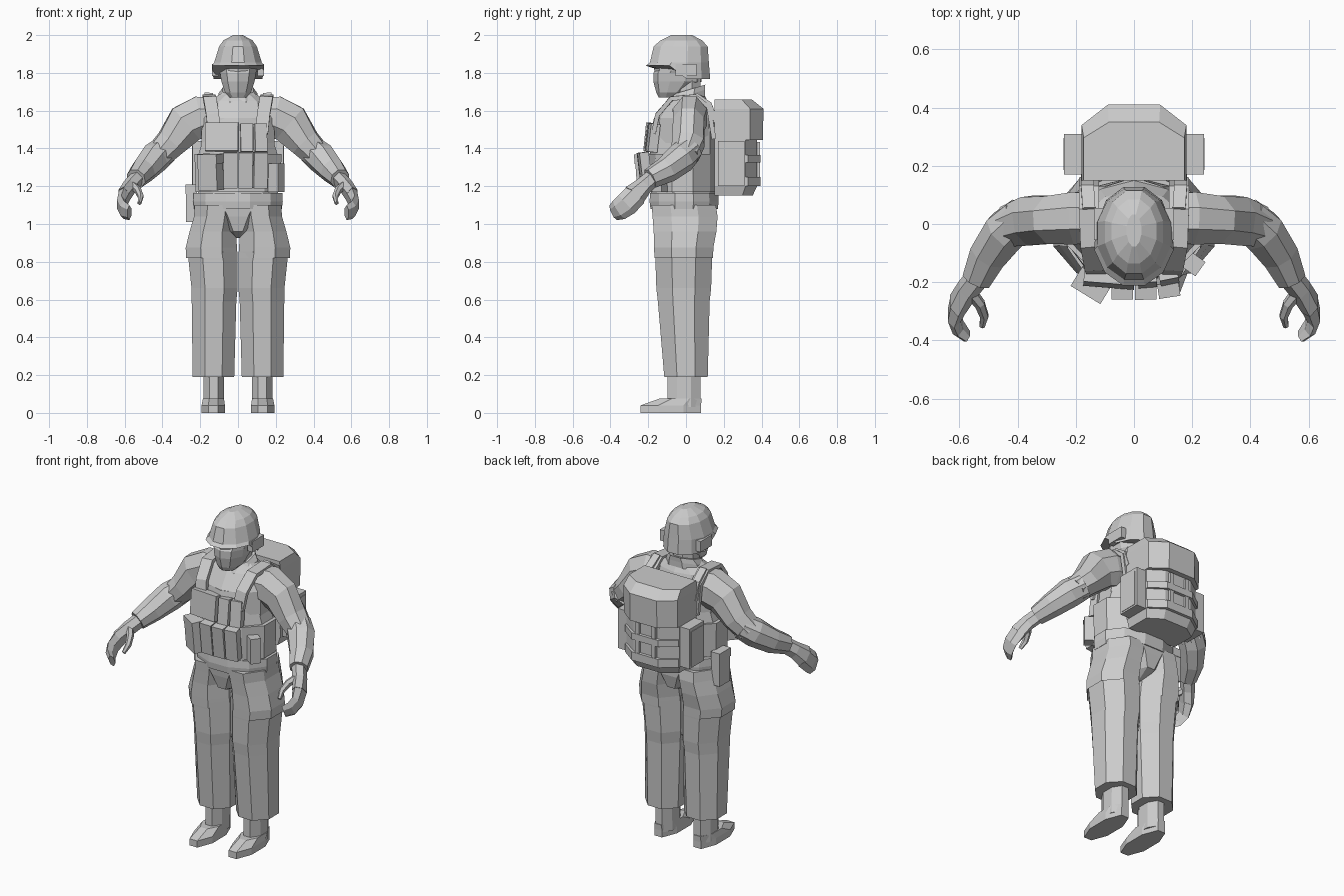
import bpy, bmesh, math
from mathutils import Vector, Matrix

grey = bpy.data.materials.new("plain_grey")
grey.diffuse_color = (0.6, 0.6, 0.6, 1)


def finish(name, bm):
    bmesh.ops.recalc_face_normals(bm, faces=bm.faces)
    me = bpy.data.meshes.new(name)
    bm.to_mesh(me)
    bm.free()
    me.materials.append(grey)
    ob = bpy.data.objects.new(name, me)
    bpy.context.collection.objects.link(ob)
    return ob


def skin(name, rings):
    """Join equal rings of points into a closed flat-faced body."""
    bm = bmesh.new()
    vs = [[bm.verts.new(p) for p in r] for r in rings]
    n = len(vs[0])
    for a, b in zip(vs, vs[1:]):
        for i in range(n):
            j = (i + 1) % n
            bm.faces.new((a[i], a[j], b[j], b[i]))
    bm.faces.new(vs[0])
    bm.faces.new(vs[-1])
    return finish(name, bm)


def circle(n):
    k = 1 / math.cos(math.pi / n)
    return [(k * math.cos((i + .5) * 2 * math.pi / n), k * math.sin((i + .5) * 2 * math.pi / n)) for i in range(n)]


def loft(name, rings, n=8, slope=0.0):
    """Level rings (x, y, z, half width, half depth); slope tilts them along y."""
    return skin(name, [[Vector((x + a * c, y + b * s, z + slope * b * s)) for c, s in circle(n)]
                       for x, y, z, a, b in rings])


def tube(name, pts, ref, n=6):
    """Swept rings (x, y, z, half size along ref, half size across it)."""
    ref, ps, rings = Vector(ref), [Vector(p[:3]) for p in pts], []
    for i, p in enumerate(ps):
        t = (ps[min(i + 1, len(ps) - 1)] - ps[max(i - 1, 0)]).normalized()
        u = (ref - t * ref.dot(t)).normalized()
        v = t.cross(u)
        rings.append([p + u * pts[i][3] * c + v * pts[i][4] * s for c, s in circle(n)])
    return skin(name, rings)


def box(name, c, size, turn=0.0, tilt=0.0):
    bm = bmesh.new()
    m = Matrix.Translation(c) @ Matrix.Rotation(turn, 4, 'Z') @ Matrix.Rotation(tilt, 4, 'X')
    bmesh.ops.create_cube(bm, size=1, matrix=m @ Matrix.Diagonal((*size, 1)))
    return finish(name, bm)


def prism(name, outline, levels):
    """Plan outline stacked at (z, x scale, y scale) levels."""
    return skin(name, [[Vector((x * k, .15 + (y - .15) * q, z)) for x, y in outline] for z, k, q in levels])


# ---- legs, boots, arms and hands, mirrored ----
for s, side in ((1, "left"), (-1, "right")):
    loft(side + "_trouser", [(s * .13, .0, .19, .11, .115), (s * .127, -.012, .59, .118, .137),
         (s * .124, -.012, .66, .122, .145), (s * .132, -.012, .81, .13, .15), (s * .135, -.012, .855, .132, .153),
         (s * .139, -.012, .82, .136, .155), (s * .141, -.012, .875, .136, .157),
         (s * .134, -.005, .96, .122, .166), (s * .118, -.005, 1.04, .115, .172), (s * .112, -.012, 1.1, .117, .17)])
    loft(side + "_ankle", [(s * .128, -.01, .03, .055, .088), (s * .128, -.01, .22, .053, .088)])
    loft(side + "_boot", [(s * .131, -.08, 0, .062, .16), (s * .131, -.08, .04, .062, .16),
                          (s * .13, -.03, .075, .056, .112)])
    tube(side + "_upper_sleeve", [(s * .12, .02, 1.565, .1, .085), (s * .2, .02, 1.565, .112, .09),
         (s * .275, .015, 1.53, .108, .082), (s * .355, .012, 1.43, .08, .084), (s * .425, -.005, 1.36, .068, .07)],
         (0, 0, 1), 8)
    tube(side + "_forearm_sleeve", [(s * .385, .02, 1.395, .07, .07), (s * .44, -.025, 1.35, .077, .074),
         (s * .5, -.105, 1.285, .066, .064), (s * .54, -.19, 1.24, .052, .05)], (0, 0, 1), 8)
    tube(side + "_hand", [(s * .535, -.18, 1.24, .035, .04), (s * .572, -.225, 1.2, .034, .042),
         (s * .605, -.275, 1.15, .03, .055)], (1, 0, 0), 6)
    tube(side + "_fingers", [(s * .6, -.265, 1.155, .03, .054), (s * .618, -.315, 1.105, .022, .055),
         (s * .605, -.355, 1.075, .02, .05), (s * .575, -.385, 1.06, .014, .038)], (1, 0, 0), 6)
    tube(side + "_thumb", [(s * .57, -.225, 1.21, .02, .025), (s * .53, -.275, 1.18, .017, .02),
         (s * .515, -.315, 1.145, .014, .018), (s * .522, -.35, 1.11, .009, .011)], (1, 0, 0), 6)
    # vest straps over the shoulder
    tube(side + "_shoulder_strap", [(s * .125, -.172, 1.48, .034, .012), (s * .135, -.15, 1.58, .034, .012),
         (s * .15, -.075, 1.665, .034, .012), (s * .155, .05, 1.675, .034, .012), (s * .155, .12, 1.62, .034, .012),
         (s * .155, .148, 1.45, .034, .012)], (1, 0, 0), 4)
    tube(side + "_pack_strap", [(s * .155, .05, 1.685, .022, .012), (s * .16, .125, 1.635, .022, .012),
         (s * .16, .16, 1.54, .022, .012)], (1, 0, 0), 4)
    # backpack side pouch with a raised panel
    box(side + "_pack_pouch", (s * .205, .24, 1.32), (.07, .14, .24))
    box(side + "_pack_pouch_panel", (s * .238, .24, 1.315), (.01, .11, .21))

# ---- torso, belt and vest ----
loft("hips", [(0, -.005, .925, .02, .06), (0, -.006, .96, .06, .15), (0, -.006, 1.04, .13, .168),
              (0, -.01, 1.1, .2, .172)])
loft("belt", [(0, -.01, 1.08, .232, .178), (0, -.01, 1.12, .237, .183), (0, -.01, 1.165, .235, .18)], 12)
loft("jacket", [(0, -.015, 1.1, .215, .165), (0, -.015, 1.4, .195, .155), (0, -.008, 1.56, .19, .15),
                (0, .005, 1.65, .16, .105), (0, .01, 1.69, .09, .08)], 10)
loft("vest_waist", [(0, -.018, 1.17, .225, .172), (0, -.018, 1.37, .23, .17)], 10)
loft("vest_chest", [(0, -.015, 1.36, .212, .168), (0, -.012, 1.48, .175, .165), (0, -.005, 1.56, .16, .157)], 10)
loft("collar", [(0, -.005, 1.645, .112, .105), (0, .0, 1.68, .102, .1), (0, .01, 1.71, .082, .092)], 8, .3)

# ---- vest pouches ----
box("chest_panel", (-.085, -.187, 1.46), (.175, .05, .15), -.08, -.1)
for x, t in ((.045, .08), (.118, .2)):
    box("chest_magazine_pouch", (x, -.192 + x * .15, 1.455), (.065, .05, .15), t, -.12)
for x, t in ((-.04, 0), (.04, .03), (.118, .15)):
    box("waist_magazine_pouch", (x, -.228 + abs(x) * .1, 1.285), (.074, .05, .19), t, .12)
box("utility_pouch", (-.145, -.205, 1.275), (.115, .07, .19), -.55, .08)
box("utility_pouch_flap", (-.146, -.21, 1.345), (.12, .076, .05), -.55, .08)
box("side_pouch", (.2, -.135, 1.245), (.06, .07, .15), .95)
box("hip_pouch", (-.247, .02, 1.11), (.055, .1, .2))
box("hip_pouch_flap", (-.247, .02, 1.185), (.06, .106, .05))

# ---- head and helmet ----
loft("neck", [(0, .005, 1.6, .07, .075), (0, .0, 1.8, .07, .075)])
loft("head", [(0, -.09, 1.67, .045, .052), (0, -.075, 1.695, .068, .078), (0, -.045, 1.755, .088, .122),
              (0, -.045, 1.8, .095, .122), (0, -.04, 1.812, .1, .118), (0, -.04, 1.9, .1, .118)], 10)
loft("goggles", [(0, -.04, 1.805, .085, .121), (0, -.04, 1.85, .09, .125)], 10)
helmet = loft("helmet", [(0, -.042, 1.838, .137, .17), (0, -.035, 1.855, .126, .156), (0, -.028, 1.94, .1, .143),
                         (0, -.025, 1.972, .077, .11), (0, -.022, 2.0, .025, .055)], 12)
for v in helmet.data.vertices:          # drop the rim over ears and nape
    if v.co.z < 1.845 and v.co.y > -.06:
        v.co.z = 1.768
        v.co.x *= .95
for s in (1, -1):
    box("helmet_ear_guard", (s * .12, .0, 1.815), (.034, .11, .065))

# ---- backpack ----
plan = [(-.18, .15), (.18, .15), (.18, .34), (.09, .41), (-.09, .41), (-.18, .34)]
prism("pack_top", plan, [(1.445, 1, .99), (1.61, 1, 1), (1.658, .96, .77)])
prism("pack_body", plan, [(1.15, .9, .78), (1.2, .98, .87), (1.46, .98, .87)])
for z, h in ((1.345, .04), (1.225, .05)):
    prism("pack_band", plan, [(z - h / 2, .99, .94), (z + h / 2, .99, .94)])
for s in (1, -1):
    box("pack_buckle_strap", (s * .055, .376, 1.32), (.025, .03, .23))
